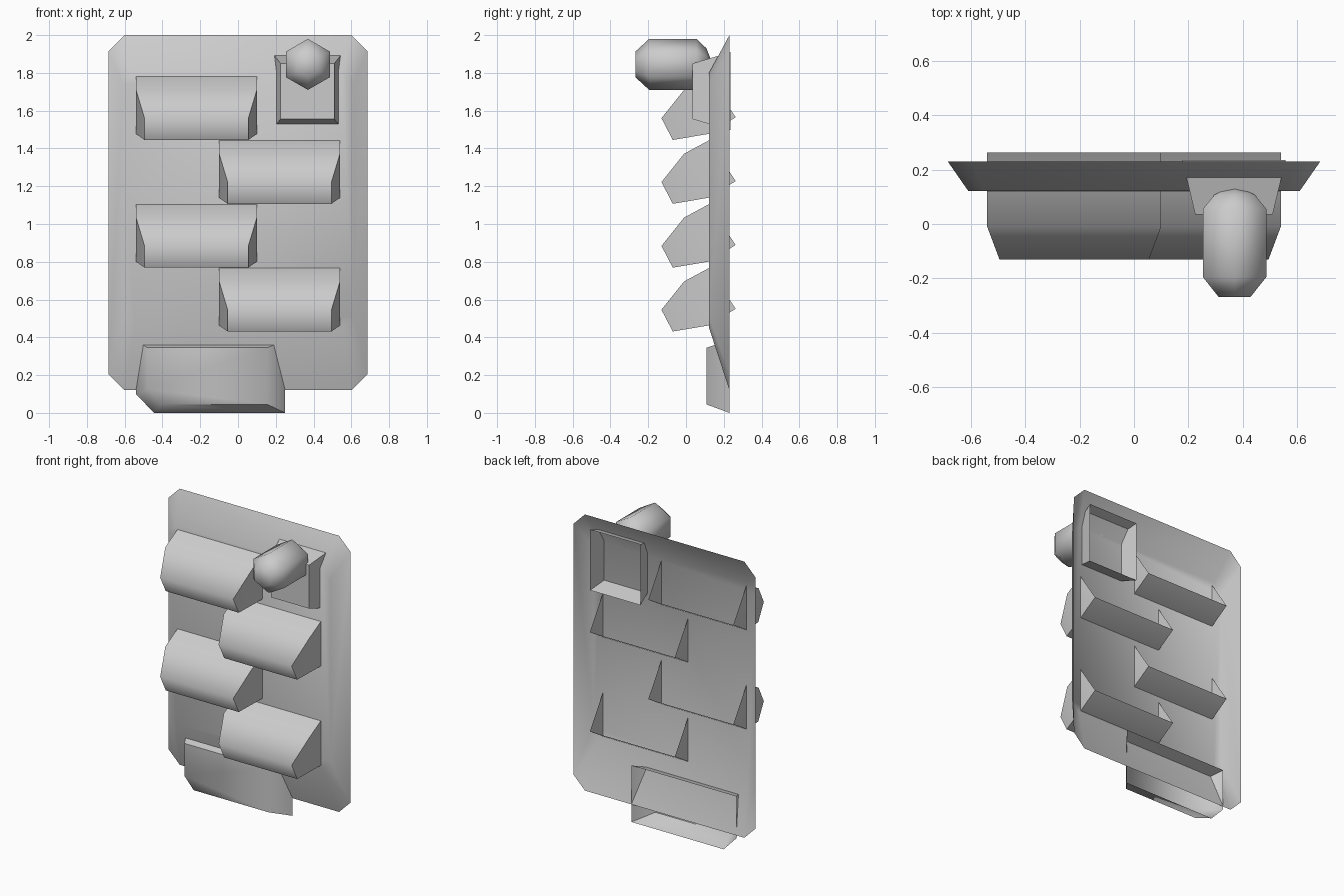
import bpy, math

if "Cube" in bpy.data.objects:
    bpy.data.objects.remove(bpy.data.objects["Cube"])


def build(name, verts, faces, angle=67):
    mesh = bpy.data.meshes.new(name)
    mesh.from_pydata(verts, [], faces)
    ob = bpy.data.objects.new(name, mesh)
    bpy.context.collection.objects.link(ob)
    bpy.ops.object.select_all(action='DESELECT')
    ob.select_set(True)
    bpy.context.view_layer.objects.active = ob
    bpy.ops.object.mode_set(mode='EDIT')
    bpy.ops.mesh.select_all(action='SELECT')
    bpy.ops.mesh.normals_make_consistent(inside=False)
    bpy.ops.object.mode_set(mode='OBJECT')
    bpy.ops.object.shade_smooth_by_angle(angle=math.radians(angle))
    return ob


def loft(name, rings, cap_end=False, angle=67):
    """Skin rings of equal length, capping the first (front) ring."""
    n = len(rings[0])
    verts = [v for r in rings for v in r]
    faces = [tuple(range(n))]
    for k in range(len(rings) - 1):
        for i in range(n):
            j = (i + 1) % n
            faces.append((k*n + i, k*n + j, (k+1)*n + j, (k+1)*n + i))
    if cap_end:
        faces.append(tuple(range((len(rings) - 1)*n, len(rings)*n)))
    return build(name, verts, faces, angle)


def octagon(hx, z0, z1, c, y):
    return [(x, y, z) for x, z in (
        (-hx, z0 + c), (-hx + c, z0), (hx - c, z0), (hx, z0 + c),
        (hx, z1 - c), (hx - c, z1), (-hx + c, z1), (-hx, z1 - c))]


def rect(x0, x1, z0, z1, y):
    return [(x0, y, z0), (x1, y, z0), (x1, y, z1), (x0, y, z1)]


# Open-backed board with sloping borders
loft("board", [octagon(.61, .45, 1.80, .06, .122),
               octagon(.685, .12, 2.0, .085, .23)])

# Four staggered steps: (y, z, end inset) profile, open at the back
PROFILE = [(.12, 1.78, 0), (-.01, 1.71, 0), (-.13, 1.56, .045),
           (-.07, 1.445, .045), (.12, 1.477, 0), (.263, 1.565, 0)]


def step(name, side, drop):
    n = len(PROFILE)
    a = [(side * (.54 - d), y, z - drop) for y, z, d in PROFILE]
    b = [(side * (-.10 + d), y, z - drop) for y, z, d in PROFILE]
    faces = [(i, i + 1, n + i + 1, n + i) for i in range(n - 1)]
    # Each end: a flat part behind and a canted part in front
    faces += [(0, 1, 4, 5), (1, 2, 3, 4), (n, n+1, n+4, n+5), (n+1, n+2, n+3, n+4)]
    build(name, a + b, faces)


for i in range(4):
    step(f"step_{i + 1}", -1 if i % 2 == 0 else 1, i * .338)

# Foot ledge with one clipped lower corner
front = [(-.48, .345), (-.48, .125), (-.41, .045), (.155, .045), (.155, .345)]
rim = [(-.54, .385), (-.54, .10), (-.445, 0), (.25, 0), (.25, .385)]
loft("foot_ledge", [[(x, .108, z) for x, z in front],
                    [(x, .23, z) for x, z in rim]])

# Open-backed box behind the knob
loft("knob_box", [rect(.225, .51, 1.555, 1.85, .035),
                  rect(.178, .558, 1.497, 1.91, .235)], angle=30)

# Six-sided knob with tapered ends
rings = []
for y, r in ((-.268, .068), (-.195, .135), (.055, .135), (.108, .085), (.128, .035)):
    rings.append([(.37 + r * math.sin(k * math.pi / 3), y,
                   1.845 + r * math.cos(k * math.pi / 3)) for k in range(6)])
loft("knob", rings, cap_end=True)
